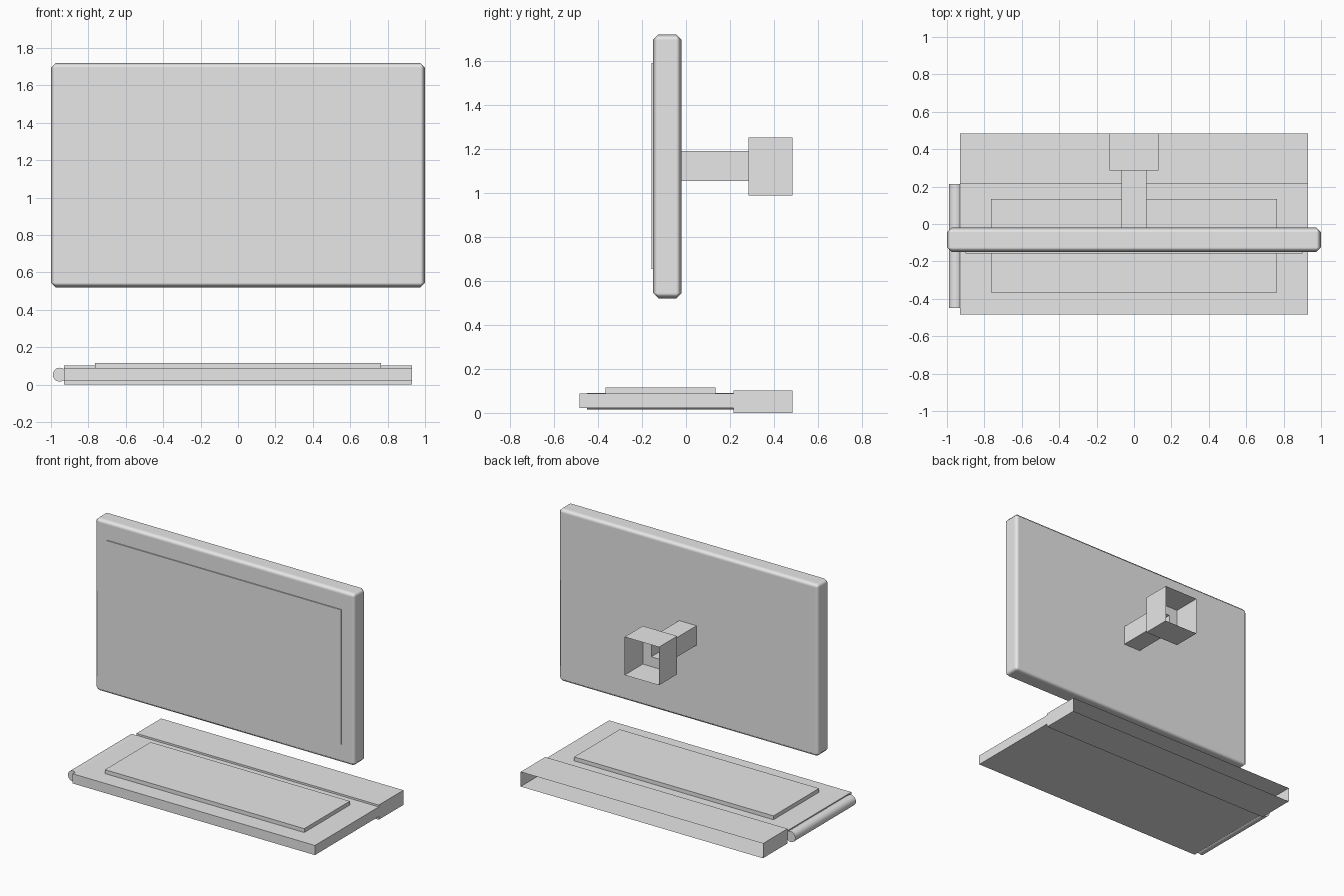
import bpy, bmesh, math
from mathutils import Matrix

if "Cube" in bpy.data.objects:
    bpy.data.objects.remove(bpy.data.objects["Cube"])

grey = bpy.data.materials.new("light grey")
grey.diffuse_color = (0.8, 0.8, 0.8, 1)
grey.use_nodes = True
grey.node_tree.nodes["Principled BSDF"].inputs["Base Color"].default_value = grey.diffuse_color


def finish(name, bm):
    bmesh.ops.recalc_face_normals(bm, faces=bm.faces)
    me = bpy.data.meshes.new(name)
    bm.to_mesh(me)
    bm.free()
    me.materials.append(grey)
    ob = bpy.data.objects.new(name, me)
    bpy.context.collection.objects.link(ob)
    return ob


def box(name, x, y0, y1, z0, z1):
    """Box symmetric in x, with half width x."""
    bm = bmesh.new()
    m = Matrix.Translation((0, (y0 + y1) / 2, (z0 + z1) / 2)) @ Matrix.Diagonal((2 * x, y1 - y0, z1 - z0, 1))
    bmesh.ops.create_cube(bm, size=1, matrix=m)
    return finish(name, bm)


def stepped_tube(name, sections, front_cap):
    """Rectangular shell along y, open at the back; sections are (y, half width, z0, z1)."""
    bm = bmesh.new()
    rings = [[bm.verts.new(p) for p in ((-x, y, z0), (x, y, z0), (x, y, z1), (-x, y, z1))]
             for y, x, z0, z1 in sections]
    for a, b in zip(rings, rings[1:]):
        for i in range(4):
            j = (i + 1) % 4
            bm.faces.new((a[i], a[j], b[j], b[i]))
    if front_cap:
        bm.faces.new(rings[0])
    flat = [f for f in bm.faces if f.calc_area() < 1e-6]
    bmesh.ops.delete(bm, geom=flat, context='FACES')
    return finish(name, bm)


# monitor casing with chamfered edges
casing = box("monitor_casing", 1.0, -0.15, -0.02, 0.52, 1.72)
for p in casing.data.polygons:
    p.use_smooth = True
bev = casing.modifiers.new("chamfer", 'BEVEL')
bev.width = 0.025
bev.segments = 1
bev.harden_normals = True

# thin screen plate on the front
box("screen", 0.9, -0.157, -0.149, 0.655, 1.59)

# hollow arm that widens into an open wall mount
stepped_tube("wall_mount_arm", [(-0.02, 0.067, 1.055, 1.19), (0.285, 0.067, 1.055, 1.19),
                                (0.285, 0.132, 0.987, 1.252), (0.485, 0.132, 0.987, 1.252)], False)

# keyboard body stepping up to a taller, open-backed rear section
stepped_tube("keyboard_body", [(-0.485, 0.93, 0.022, 0.089), (0.215, 0.93, 0.022, 0.089),
                               (0.215, 0.93, 0.0, 0.102), (0.485, 0.93, 0.0, 0.102)], True)

# raised key area
box("key_panel", 0.765, -0.366, 0.134, 0.085, 0.116)

# rounded rail on the left edge
bm = bmesh.new()
bmesh.ops.create_cone(bm, cap_ends=True, segments=32, radius1=0.037, radius2=0.037, depth=0.665,
                      matrix=Matrix.Translation((-0.953, -0.1175, 0.053)) @ Matrix.Rotation(math.pi / 2, 4, 'X'))
rail = finish("side_rail", bm)
bpy.context.view_layer.objects.active = rail
rail.select_set(True)
bpy.ops.object.shade_smooth_by_angle(angle=math.radians(30))
